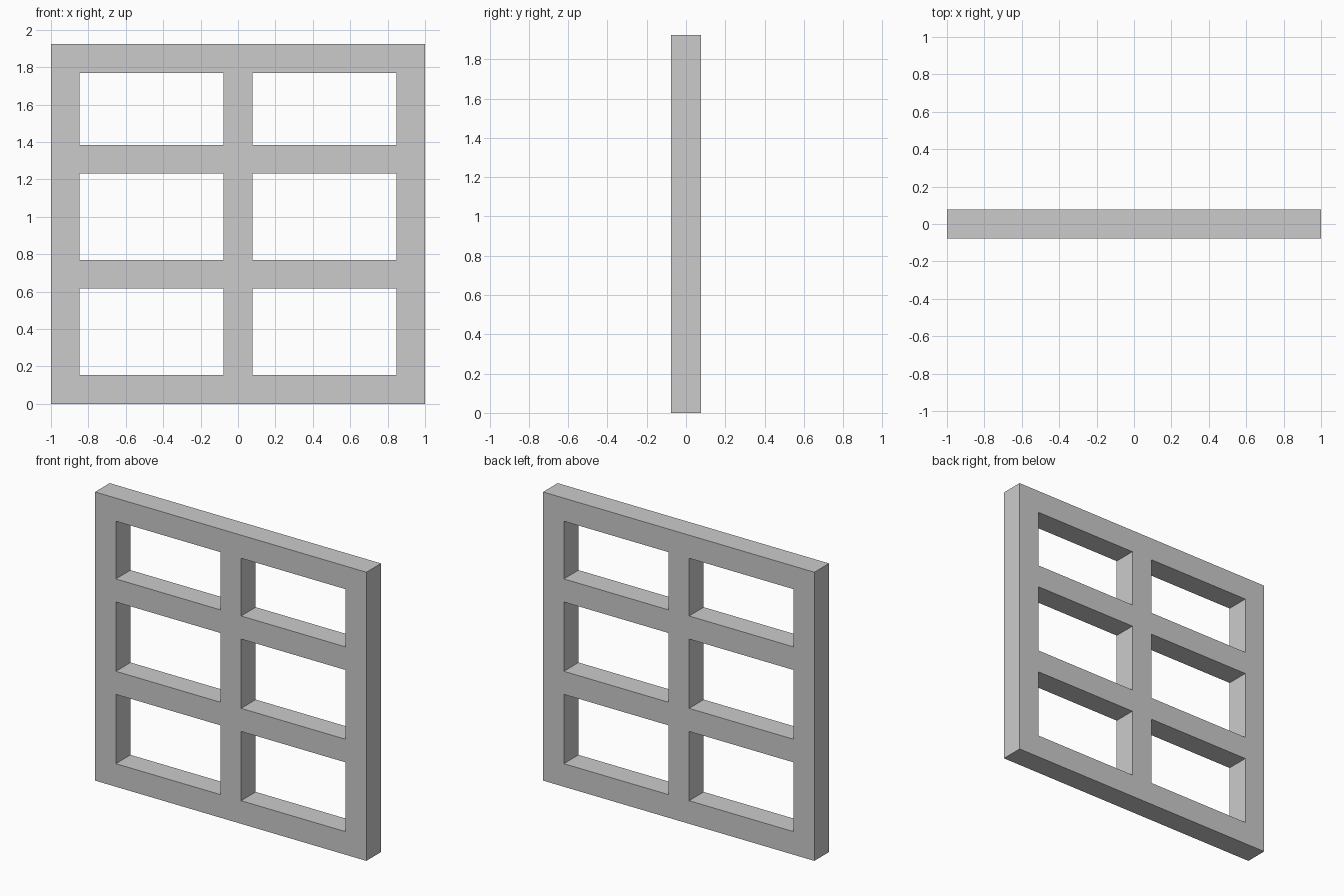
import bpy, bmesh

if "Cube" in bpy.data.objects:
    bpy.data.objects.remove(bpy.data.objects["Cube"])

U = 2 / 13  # bar thickness

# Grid lines in bar units: bars and openings alternate in both directions
xs = [v * U for v in (-6.5, -5.5, -0.5, 0.5, 5.5, 6.5)]
zs = [v * U for v in (0, 1, 4, 5, 8, 9, 11.5, 12.5)]

# Front sheet of the lattice, leaving out the six openings
bm = bmesh.new()
grid = [[bm.verts.new((x, -U / 2, z)) for z in zs] for x in xs]
for i in range(len(xs) - 1):
    for j in range(len(zs) - 1):
        if i % 2 and j % 2:
            continue
        bm.faces.new((grid[i][j], grid[i + 1][j], grid[i + 1][j + 1], grid[i][j + 1]))

# Thicken the sheet into a solid frame
ext = bmesh.ops.extrude_face_region(bm, geom=bm.faces[:], use_keep_orig=True)
verts = [g for g in ext["geom"] if isinstance(g, bmesh.types.BMVert)]
bmesh.ops.translate(bm, verts=verts, vec=(0, U, 0))
bmesh.ops.recalc_face_normals(bm, faces=bm.faces[:])

mesh = bpy.data.meshes.new("window_frame")
bm.to_mesh(mesh)
bm.free()
bpy.context.collection.objects.link(bpy.data.objects.new("window_frame", mesh))
